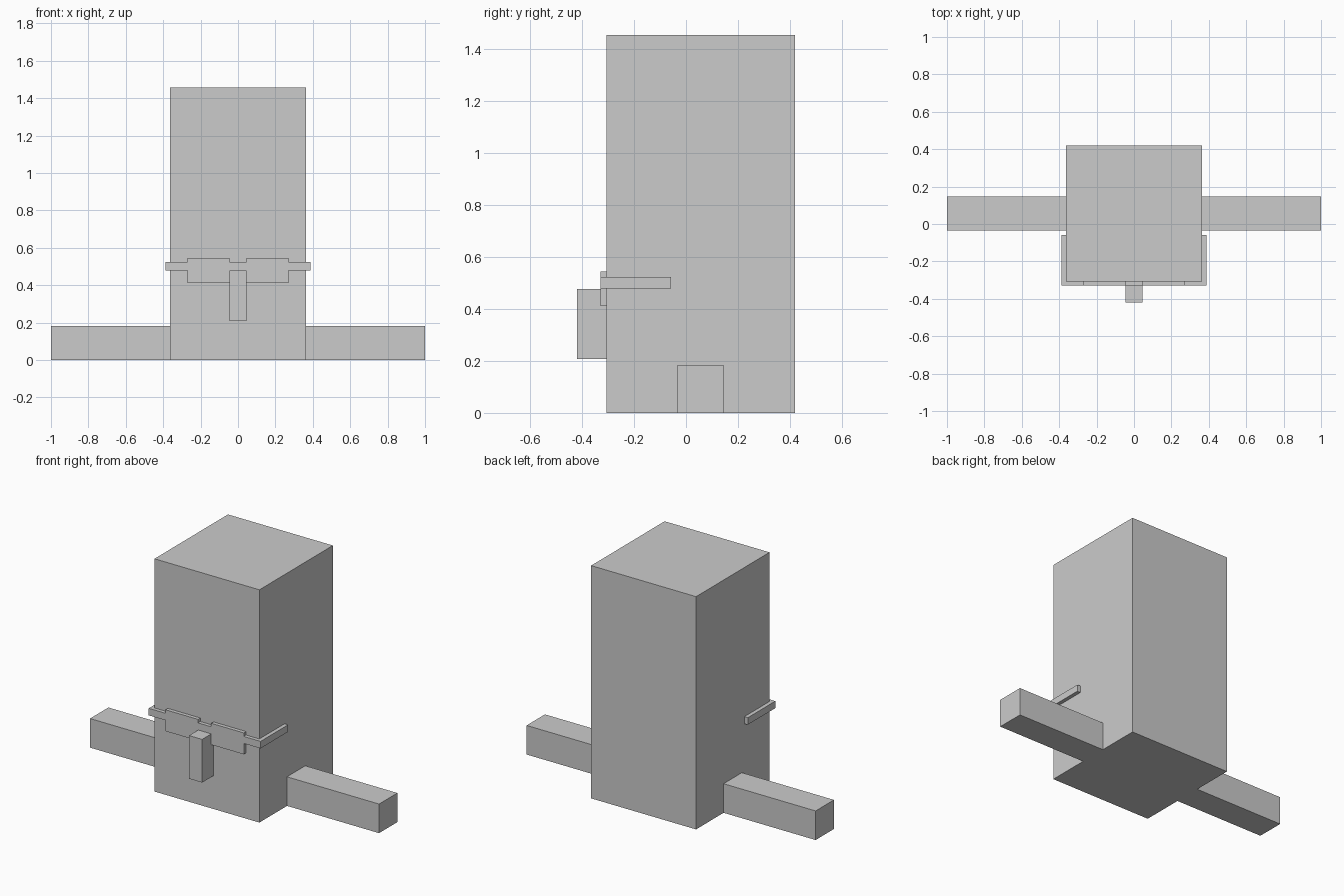
import bpy
import bmesh

if "Cube" in bpy.data.objects:
    bpy.data.objects.remove(bpy.data.objects["Cube"])


def finish(name, bm):
    bmesh.ops.recalc_face_normals(bm, faces=bm.faces)
    mesh = bpy.data.meshes.new(name)
    bm.to_mesh(mesh)
    bm.free()
    obj = bpy.data.objects.new(name, mesh)
    bpy.context.collection.objects.link(obj)
    return obj


def box(name, x, y, z):
    """Box from (min, max) ranges on each axis."""
    bm = bmesh.new()
    bmesh.ops.create_cube(bm, size=1)
    for v in bm.verts:
        v.co = [r[0] if c < 0 else r[1] for c, r in zip(v.co, (x, y, z))]
    return finish(name, bm)


def plate(name, outline, y0, y1):
    """Extrude an x/z outline from y0 to y1."""
    bm = bmesh.new()
    face = bm.faces.new([bm.verts.new((x, y0, z)) for x, z in outline])
    res = bmesh.ops.extrude_face_region(bm, geom=[face])
    verts = [g for g in res["geom"] if isinstance(g, bmesh.types.BMVert)]
    bmesh.ops.translate(bm, verts=verts, vec=(0, y1 - y0, 0))
    return finish(name, bm)


# Head block and nose
box("head_block", (-0.363, 0.363), (-0.307, 0.419), (0, 1.456))
box("nose", (-0.045, 0.045), (-0.419, -0.307), (0.208, 0.478))

# Glasses front: right half outline mirrored to the left
half = [(0.045, 0.523), (0.045, 0.545), (0.271, 0.545), (0.271, 0.523),
        (0.387, 0.523), (0.387, 0.479), (0.271, 0.479), (0.271, 0.411),
        (0.045, 0.411), (0.045, 0.479)]
plate("glasses_front", half + [(-x, z) for x, z in reversed(half)], -0.33, -0.307)

# Side bars and glasses temples on both sides
for side, s in (("left", -1), ("right", 1)):
    box(f"{side}_arm", sorted((s * 0.363, s * 1.0)), (-0.034, 0.147), (0, 0.182))
    box(f"{side}_temple", sorted((s * 0.363, s * 0.387)), (-0.307, -0.058), (0.479, 0.523))
